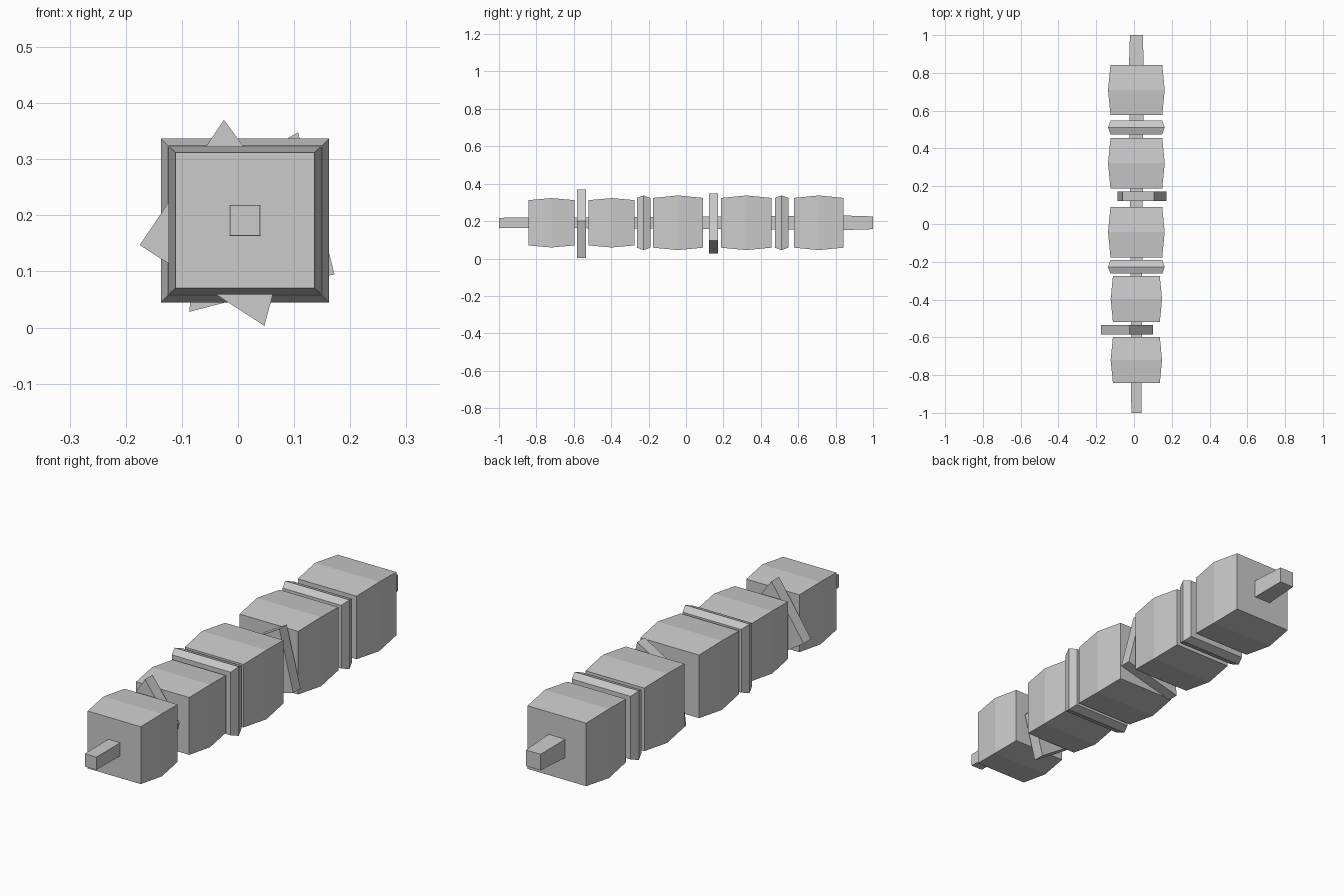
import bpy
import bmesh

cube = bpy.data.objects.get("Cube")
if cube:
    bpy.data.objects.remove(cube, do_unlink=True)

AXIS_X, AXIS_Z = 0.0125, 0.191

grey = bpy.data.materials.new("light_grey")
grey.use_nodes = True
colour = (0.6, 0.6, 0.6, 1.0)
grey.diffuse_color = colour
grey.node_tree.nodes["Principled BSDF"].inputs["Base Color"].default_value = colour


def loft(name, sections):
    """Join four-sided sections, each a list of (x, y, z) corners, and cap both ends."""
    bm = bmesh.new()
    rows = [[bm.verts.new(p) for p in s] for s in sections]
    for a, b in zip(rows, rows[1:]):
        for i in range(4):
            j = (i + 1) % 4
            bm.faces.new((a[i], a[j], b[j], b[i]))
    bm.faces.new(rows[0])
    bm.faces.new(rows[-1])
    bmesh.ops.recalc_face_normals(bm, faces=bm.faces)
    mesh = bpy.data.meshes.new(name)
    bm.to_mesh(mesh)
    bm.free()
    mesh.materials.append(grey)
    obj = bpy.data.objects.new(name, mesh)
    bpy.context.collection.objects.link(obj)
    return obj


def box_section(y, half_x, half_z):
    return [(AXIS_X + sx * half_x, y, AXIS_Z + sz * half_z)
            for sx, sz in ((-1, -1), (1, -1), (1, 1), (-1, 1))]


def chunk(name, y0, y1, end, middle):
    """Square piece that bulges at its middle."""
    loft(name, [box_section(y0, *end),
                box_section((y0 + y1) / 2, *middle),
                box_section(y1, *end)])


def slice_plate(name, y0, y1, outline):
    """Thin flat slice with an irregular outline in x and z."""
    loft(name, [[(x, y, z) for x, z in outline] for y in (y0, y1)])


# Skewer
loft("skewer", [box_section(y, h, h) for y, h in
                ((-1, 0.0268), (-0.56, 0.029), (0.84, 0.039), (1, 0.034))])

# Chunks, smaller at the front
SMALL = ((0.124, 0.121), (0.136, 0.132))
LARGE = ((0.137, 0.133), (0.15, 0.146))
for i, (y0, y1, size) in enumerate((
        (-0.843, -0.597, SMALL), (-0.52, -0.276, SMALL),
        (-0.177, 0.091, LARGE), (0.188, 0.456, LARGE), (0.577, 0.843, LARGE)), 1):
    chunk(f"chunk_{i}", y0, y1, *size)

# Thin bevelled slices
for i, y in enumerate((-0.227, 0.511), 1):
    chunk(f"thin_slice_{i}", y - 0.036, y + 0.036, *LARGE)

# Tilted irregular slices
slice_plate("front_tilted_slice", -0.584, -0.534,
            [(-0.175, 0.147), (0.047, 0.003), (0.10, 0.20), (-0.025, 0.37)])
slice_plate("back_tilted_slice", 0.123, 0.172,
            [(-0.087, 0.028), (0.172, 0.095), (0.107, 0.348), (-0.06, 0.25)])
